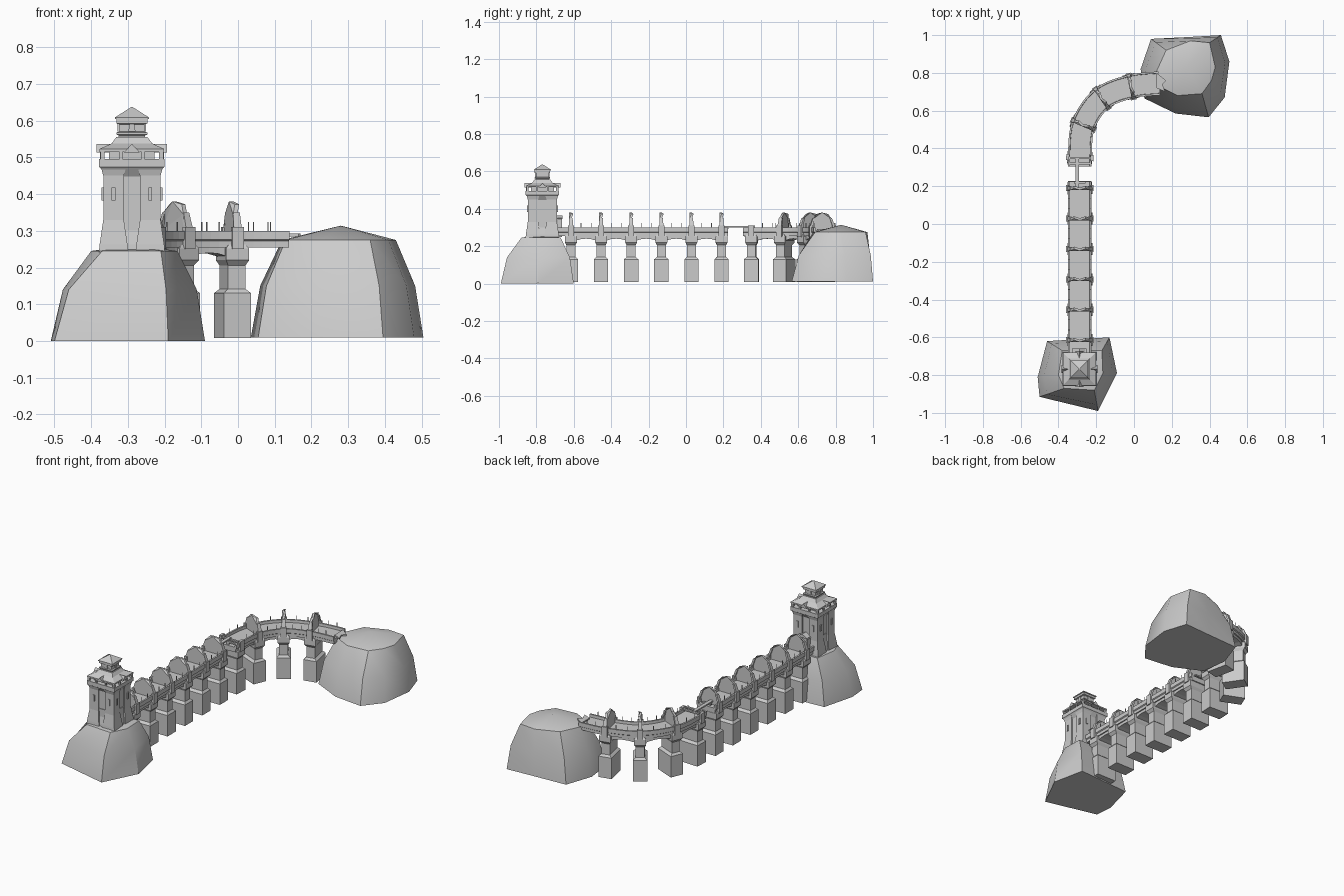
import bpy, bmesh, math
from mathutils import Vector, Matrix

cube = bpy.data.objects.get("Cube")
if cube:
    bpy.data.objects.remove(cube, do_unlink=True)

stone = bpy.data.materials.new("grey stone")
stone.use_nodes = True
GREY = (0.6, 0.6, 0.6, 1)
stone.diffuse_color = GREY
stone.node_tree.nodes["Principled BSDF"].inputs["Base Color"].default_value = GREY


def finish(name, bm, smooth=None):
    bmesh.ops.recalc_face_normals(bm, faces=bm.faces)
    mesh = bpy.data.meshes.new(name)
    bm.to_mesh(mesh)
    bm.free()
    mesh.materials.append(stone)
    ob = bpy.data.objects.new(name, mesh)
    bpy.context.collection.objects.link(ob)
    if smooth:
        bpy.ops.object.select_all(action='DESELECT')
        ob.select_set(True)
        bpy.context.view_layer.objects.active = ob
        bpy.ops.object.shade_smooth_by_angle(angle=math.radians(smooth))
    return ob


def loft(bm, rings, m=Matrix()):
    """Skin a list of equal-length closed rings and cap both ends."""
    loops = [[bm.verts.new(m @ Vector(p)) for p in r] for r in rings]
    n = len(loops[0])
    for a, b in zip(loops, loops[1:]):
        for i in range(n):
            j = (i + 1) % n
            bm.faces.new((a[i], a[j], b[j], b[i]))
    bm.faces.new(loops[0])
    bm.faces.new(loops[-1])


def rect(hx, hy, z, cx=0, cy=0):
    return [(cx + sx * hx, cy + sy * hy, z) for sx, sy in ((-1, -1), (1, -1), (1, 1), (-1, 1))]


def box(bm, m, c, half):
    loft(bm, [rect(half[0], half[1], c[2] + s * half[2], c[0], c[1]) for s in (-1, 1)], m)


# Rocky hills: footprint, waist, shoulder and a domed crown
def hill(name, base, top, z0, z_mid, z_top, apex):
    bm = bmesh.new()
    mid = [Vector(b).lerp(Vector(t), 0.3) for b, t in zip(base, top)]
    rings = [[bm.verts.new((p[0], p[1], z)) for p in ring]
             for ring, z in ((base, z0), (mid, z_mid), (top, z_top))]
    n = len(base)
    tip = bm.verts.new(apex)
    for i in range(n):
        j = (i + 1) % n
        for a, b in zip(rings, rings[1:]):
            bm.faces.new((a[i], a[j], b[j], b[i]))
        bm.faces.new((rings[2][i], rings[2][j], tip))
    bm.faces.new(rings[0])
    finish(name, bm, 32)


hill("tower_hill",
     [(-.51, -.81), (-.5, -.915), (-.19, -.99), (-.09, -.79), (-.13, -.6), (-.46, -.62)],
     [(-.4, -.8), (-.37, -.87), (-.21, -.88), (-.165, -.79), (-.17, -.67), (-.38, -.67)],
     0, .14, .245, (-.29, -.77, .262))
hill("far_hill",
     [(.09, .98), (.29, .99), (.46, 1), (.505, .86), (.48, .67), (.395, .565), (.22, .585), (.055, .665), (.035, .82)],
     [(.17, .92), (.3, .97), (.4, .96), (.43, .83), (.41, .76), (.36, .69), (.23, .68), (.13, .73), (.12, .81)],
     .01, .15, .275, (.28, .83, .314))

# Tower shaft, corner buttresses, balcony, roofs and lantern
T = Matrix.Translation((-.289, -.768, 0))


def stack(name, steps, m=T):
    bm = bmesh.new()
    loft(bm, [rect(h, h, z) for h, z in steps], m)
    finish(name, bm)


stack("tower_shaft", [(.084, .24), (.082, .262), (.07, .32), (.07, .47)])
stack("tower_balcony", [(.068, .445), (.086, .472), (.089, .474), (.089, .496), (.06, .496)])
stack("tower_core", [(.062, .49), (.062, .53)])
stack("lower_roof", [(.088, .515), (.088, .523), (.055, .538), (.042, .556), (.036, .556)])
stack("lantern", [(.036, .55), (.036, .56), (.042, .562), (.042, .568), (.034, .57), (.034, .59),
                  (.042, .592), (.042, .605)])
stack("upper_roof", [(.046, .604), (.046, .609), (.002, .637)])

bm = bmesh.new()
for sx in (-1, 1):
    for sy in (-1, 1):
        c = (sx * .05, sy * .05)
        loft(bm, [rect(.04, .04, .24, *c), rect(.038, .038, .262, *c), rect(.028, .028, .33, *c),
                  rect(.028, .028, .45, *c), rect(.034, .034, .472, *c)], T)
        box(bm, T, (sx * .08, sy * .08, .505), (.006, .006, .012))
finish("tower_buttresses", bm)

gables, windows, posts = bmesh.new(), bmesh.new(), bmesh.new()
for k in range(4):
    m = T @ Matrix.Rotation(k * math.pi / 2, 4, 'Z')
    loft(gables, [[(-w, y, .513), (w, y, .513), (0, y, .513 + h)]
                  for y, w, h in ((-.096, .022, .024), (-.05, .01, .024))], m)
    for s in (-1, 1):
        box(posts, m, (s * .03, -.083, .506), (.004, .004, .011))
        box(windows, m, (s * .05, -.08, .4), (.005, .003, .018))
    loft(windows, [[(-.01, y, .57), (.01, y, .57), (.006, y, .592), (-.006, y, .592)]
                   for y in (-.039, -.03)], m)
    box(windows, m, (0, -.071, .3), (.018, .003, .045))
finish("roof_gables", gables)
finish("tower_windows", windows)
finish("balcony_posts", posts)

# Bridge centre line: pier stations, then the deck end
piers = [Vector((-.287, -.615 + .161 * i, 0)) for i in range(7)]
piers += [Vector(p) for p in ((-.268, .525, 0), (-.17, .665, 0), (-.015, .728, 0))]
end = Vector((.135, .745, 0))
STEPS = 6


def spline(a, b, c, d, t):
    return 0.5 * (2 * b + (c - a) * t + (2 * a - 5 * b + 4 * c - d) * t * t
                  + (3 * b - a - 3 * c + d) * t ** 3)


line = [Vector((-.287, -.776, 0))] + piers + [end, end + Vector((.15, .01, 0))]
spans = []
for i in range(1, len(line) - 2):
    spans.append([spline(*line[i - 1:i + 3], k / STEPS) for k in range(STEPS + 1)])


def frame(p, d):
    d = d.normalized()
    return Matrix.Translation(p) @ Matrix.Rotation(math.atan2(d.y, d.x) - math.pi / 2, 4, 'Z')


def frames(pts):
    return [frame(p, pts[min(i + 1, len(pts) - 1)] - pts[max(i - 1, 0)]) for i, p in enumerate(pts)]


def sweep(name, pts, section):
    bm = bmesh.new()
    fs = frames(pts)
    loft(bm, [[f @ Vector((x, 0, z)) for x, z in section(i / (len(fs) - 1))] for i, f in enumerate(fs)])
    finish(name, bm)


def deck_section(t):
    half = [(.052, .284), (.053, .3), (.063, .3), (.063, .276), (.057, .272), (.057, .255)]
    return half + [(-x, z) for x, z in reversed(half)]


def arch_section(t):
    z = .2 + .04 * math.sqrt(max(0, 1 - (2 * t - 1) ** 2))
    return [(.05, .26), (.05, z), (-.05, z), (-.05, .26)]


# Decks on both sides of the broken span
near = [Vector((-.287, y, 0)) for y in (-.69, -.615, .225)]
far = [Vector((-.287, .305, 0))] + spans[6] + spans[7][1:] + spans[8][1:] + spans[9][1:]
sweep("near_deck", near, deck_section)
sweep("far_deck", far, deck_section)
for i, pts in enumerate(spans[:9]):
    if i != 5:
        sweep("span_arch", pts, arch_section)

# Piers, with a pleated fan screen standing over each one
for i, p in enumerate(piers):
    ahead = spans[i][1] - spans[i][0]
    m = frame(p, ahead)
    bm = bmesh.new()
    loft(bm, [rect(w, l, z) for w, l, z in (
        (.063, .038, .008), (.063, .038, .13), (.053, .024, .142), (.053, .024, .205),
        (.066, .032, .22), (.066, .032, .252), (.06, .024, .262))], m)
    for s in (-1, 1):
        box(bm, m, (s * .064, 0, .28), (.008, .016, .03))
    finish("pier", bm)
    if i == 6:
        continue
    bm = bmesh.new()
    rim = [(-.066, .25), (-.066, .3), (-.052, .345), (-.03, .372), (0, .38),
           (.03, .372), (.052, .345), (.066, .3), (.066, .25)]
    loft(bm, [[(x, side * .006 + (.006 if k % 2 else -.004), z) for k, (x, z) in enumerate(rim)]
              for side in (-1, 1)], m)
    bmesh.ops.triangulate(bm, faces=[f for f in bm.faces if len(f.verts) > 4])
    for s in (-1, 1):
        loft(bm, [rect(.007, .012, .27, s * .062), rect(.006, .011, .31, s * .06),
                  rect(.006, .009, .35, s * .046)], m)
    finish("fan_screen", bm)

# Thin railing posts along both kerbs
bm = bmesh.new()
for i, pts in enumerate(spans):
    if i == 5:
        continue
    fs = frames(pts)
    for k in (2, 4):
        for s in (-1, 1):
            box(bm, fs[k], (s * .057, 0, .308), (.0015, .0015, .016))
finish("railing_posts", bm)

# Makeshift plank crossing over the gap
bm = bmesh.new()
G = Matrix.Translation((-.3, .27, 0))
box(bm, G, (0, 0, .304), (.01, .085, .004))
for y, w in ((-.05, .03), (.05, .055), (.08, .06)):
    box(bm, G, (.013, y, .297), (w, .006, .004))
box(bm, G, (.013, .05, .275), (.008, .006, .025))
finish("plank_crossing", bm)

# Doorway between tower and bridge
bm = bmesh.new()
D = Matrix.Translation((-.289, -.675, 0))
for s in (-1, 1):
    box(bm, D, (s * .028, 0, .3), (.006, .012, .05))
loft(bm, [[(-.038, y, .345), (.038, y, .345), (0, y, .365)] for y in (-.02, .016)], D)
finish("tower_doorway", bm)

# Jagged plate where the deck meets the far hill
bm = bmesh.new()
loft(bm, [[(.12, .72, z), (.165, .7, z), (.15, .74, z), (.17, .76, z), (.12, .8, z)] for z in (.285, .293)])
finish("broken_deck_edge", bm)
